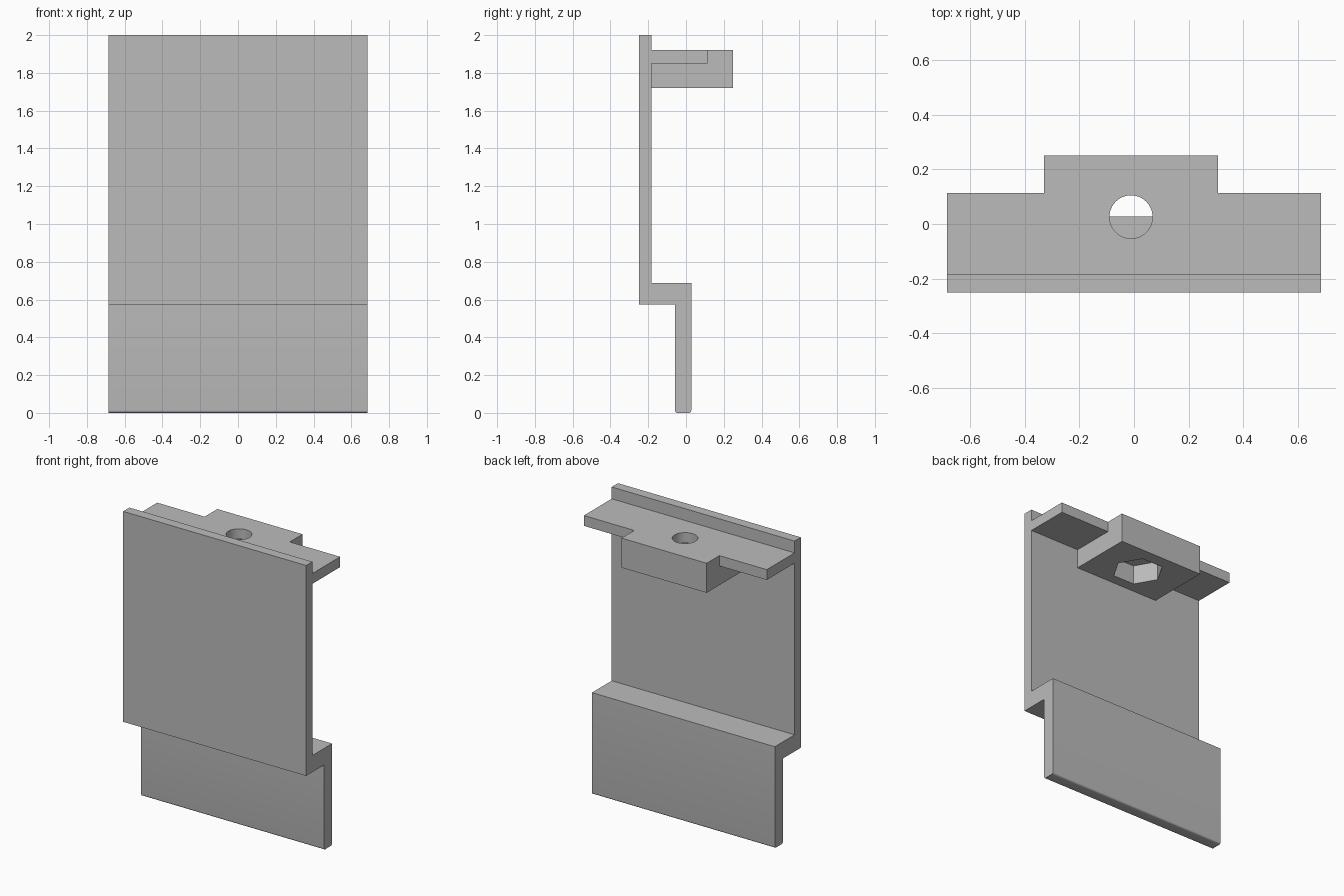
import bpy
import bmesh
from mathutils import Vector

if "Cube" in bpy.data.objects:
    bpy.data.objects.remove(bpy.data.objects["Cube"], do_unlink=True)

# Single flat colour
grey = bpy.data.materials.new("plain_grey")
grey.use_nodes = True
colour = (0.5, 0.5, 0.5, 1)
grey.diffuse_color = colour
grey.node_tree.nodes["Principled BSDF"].inputs["Base Color"].default_value = colour

HALF_WIDTH = 0.685


def finish(name, bm):
    bmesh.ops.recalc_face_normals(bm, faces=bm.faces)
    mesh = bpy.data.meshes.new(name)
    bm.to_mesh(mesh)
    bm.free()
    mesh.materials.append(grey)
    obj = bpy.data.objects.new(name, mesh)
    bpy.context.collection.objects.link(obj)
    return obj


def extrude_profile(points, direction):
    bm = bmesh.new()
    face = bm.faces.new([bm.verts.new(p) for p in points])
    result = bmesh.ops.extrude_face_region(bm, geom=[face], use_keep_orig=True)
    moved = [v for v in result["geom"] if isinstance(v, bmesh.types.BMVert)]
    bmesh.ops.translate(bm, verts=moved, vec=Vector(direction))
    return bm


def box(name, x0, x1, y0, y1, z0, z1):
    corners = [(x0, y0, z0), (x1, y0, z0), (x1, y1, z0), (x0, y1, z0)]
    return finish(name, extrude_profile(corners, (0, 0, z1 - z0)))


def prism(name, sides, radius, z0, z1):
    bpy.ops.mesh.primitive_cylinder_add(
        vertices=sides, radius=radius, depth=z1 - z0,
        location=(-0.011, 0.026, (z0 + z1) / 2))
    obj = bpy.context.object
    obj.name = name
    obj.data.materials.append(grey)
    return obj


def combine(target, other, operation):
    mod = target.modifiers.new(operation.lower(), "BOOLEAN")
    mod.operation = operation
    mod.solver = "EXACT"
    mod.object = other
    bpy.context.view_layer.objects.active = target
    bpy.ops.object.modifier_apply(modifier=mod.name)
    bpy.data.objects.remove(other, do_unlink=True)


# Stepped panel: tall front plate, ledge and set-back lower lip
profile = [(-0.25, 2), (-0.25, 0.575), (-0.058, 0.575), (-0.058, 0),
           (0.028, 0), (0.028, 0.688), (-0.183, 0.688), (-0.183, 2)]
bm = extrude_profile([(-HALF_WIDTH, y, z) for y, z in profile],
                     (2 * HALF_WIDTH, 0, 0))
# Rounded bottom edges of the lip
bottom = [e for e in bm.edges
          if all(abs(v.co.z) < 0.001 for v in e.verts)
          and abs(e.verts[0].co.x - e.verts[1].co.x) > 1]
bmesh.ops.bevel(bm, geom=bottom, offset=0.013, segments=5, profile=0.5,
                affect="EDGES")
panel = finish("stepped_panel", bm)

# Rear shelf with a thicker central mounting block
shelf = box("rear_shelf", -HALF_WIDTH, HALF_WIDTH, -0.2, 0.114, 1.85, 1.92)
block = box("mounting_block", -0.33, 0.308, -0.2, 0.25, 1.72, 1.92)
combine(shelf, block, "UNION")

# Round bolt hole and hexagonal nut pocket; a flat side faces the panel
combine(shelf, prism("bolt_hole_cutter", 48, 0.079, 1.6, 2.1), "DIFFERENCE")
pocket = prism("nut_pocket_cutter", 6, 0.16, 1.6, 1.85)
pocket.rotation_euler.z = 0.5236 if abs(pocket.data.vertices[0].co.x) < 0.01 else 0
bpy.context.view_layer.update()
combine(shelf, pocket, "DIFFERENCE")

combine(panel, shelf, "UNION")
panel.name = "stepped_panel_with_shelf"

# Smooth the round surfaces, keep the corners sharp
bpy.ops.object.select_all(action="DESELECT")
panel.select_set(True)
bpy.context.view_layer.objects.active = panel
bpy.ops.object.shade_smooth_by_angle(angle=0.5236)
